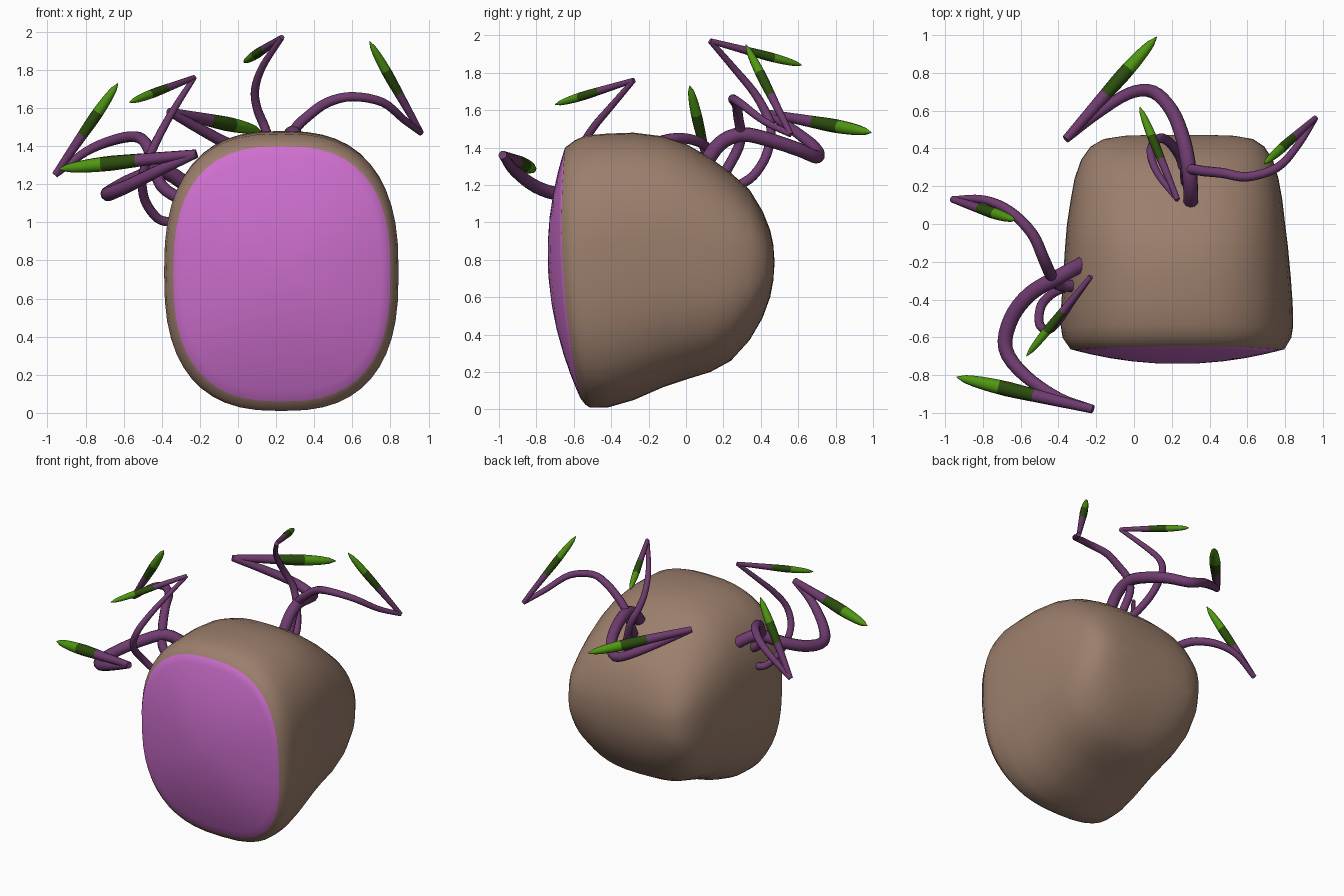
import bpy, bmesh, math
from mathutils import Vector

old = bpy.data.objects.get("Cube")
if old:
    bpy.data.objects.remove(old, do_unlink=True)


def material(name, rgb):
    m = bpy.data.materials.new(name)
    m.use_nodes = True
    m.diffuse_color = (*rgb, 1)
    m.node_tree.nodes["Principled BSDF"].inputs["Base Color"].default_value = (*rgb, 1)
    return m


SKIN = material("brown skin", (0.33, 0.21, 0.15))
FLESH = material("pink flesh", (0.62, 0.16, 0.62))
STEM = material("purple stem", (0.16, 0.045, 0.16))
DARK = material("dark green", (0.025, 0.075, 0.004))
LEAF = material("leaf green", (0.08, 0.31, 0.006))


def loft(name, rings, mats, pick, angle):
    """Skin a list of point rings; pick(i) gives the material of band i."""
    bm = bmesh.new()
    loops = [[bm.verts.new(p) for p in ring] for ring in rings]
    n = len(loops[0])
    for i, (a, b) in enumerate(zip(loops, loops[1:])):
        for k in range(n):
            f = bm.faces.new((a[k], a[(k + 1) % n], b[(k + 1) % n], b[k]))
            f.material_index = pick(i)
    bm.faces.new(loops[0]).material_index = pick(0)
    bm.faces.new(loops[-1]).material_index = pick(len(rings) - 2)
    bmesh.ops.recalc_face_normals(bm, faces=bm.faces)
    mesh = bpy.data.meshes.new(name)
    bm.to_mesh(mesh)
    bm.free()
    for m in mats:
        mesh.materials.append(m)
    ob = bpy.data.objects.new(name, mesh)
    bpy.context.collection.objects.link(ob)
    bpy.ops.object.select_all(action="DESELECT")
    ob.select_set(True)
    bpy.context.view_layer.objects.active = ob
    bpy.ops.object.shade_smooth_by_angle(angle=math.radians(angle))
    return ob


# Tuber body: rounded-box sections along y
def section(y, z0, z1, x0, x1, scale=1.0, n=48, power=2.6):
    """y is a number or a function of height."""
    ring = []
    for k in range(n):
        t = 2 * math.pi * k / n
        c, s = math.cos(t), math.sin(t)
        x = (x0 + x1) / 2 + scale * (x1 - x0) / 2 * math.copysign(abs(c) ** (2 / power), c)
        z = (z0 + z1) / 2 + scale * (z1 - z0) / 2 * math.copysign(abs(s) ** (2 / power), s)
        ring.append((x, y(z) if callable(y) else y, z))
    return ring


def rim_y(z):
    return -0.665 + 0.098 * ((z - 1) / 0.93) ** 2


# Domed cut face
RIM = (0.06, 1.40, -0.34, 0.80)
rings = []
for s in (0.04, 0.25, 0.45, 0.65, 0.8, 0.92, 1):
    rings.append(section(lambda z: rim_y(z) - 0.08 * (1 - s * s), *RIM, scale=s))
cut_bands = len(rings) - 1

# Rounded shoulder between cut face and skin
rings.append(section(lambda z: rim_y(z) * 0.65 - 0.35 * 0.5, 0.025, 1.44, -0.378, 0.833))
rings.append(section(lambda z: rim_y(z) * 0.25 - 0.75 * 0.5, 0.01, 1.465, -0.388, 0.843))

# Skin sections: y, bottom, top, right edge, left edge
for sec in [(-0.42, 0.01, 1.475, -0.385, 0.84), (-0.28, 0.05, 1.48, -0.375, 0.83),
            (-0.12, 0.12, 1.46, -0.365, 0.815), (0.0, 0.16, 1.42, -0.355, 0.80),
            (0.13, 0.20, 1.345, -0.335, 0.785), (0.24, 0.26, 1.265, -0.315, 0.765),
            (0.34, 0.37, 1.175, -0.28, 0.735), (0.41, 0.49, 1.06, -0.23, 0.69),
            (0.45, 0.60, 0.96, -0.16, 0.63), (0.467, 0.69, 0.88, -0.05, 0.53),
            (0.472, 0.76, 0.81, 0.1, 0.38)]:
    rings.append(section(*sec))
loft("tuber_body", rings, (SKIN, FLESH), lambda i: int(i < cut_bands), 60)


# Sprouts
def smooth_path(pts, steps=4):
    pts = [Vector(p) for p in pts]
    ext = [2 * pts[0] - pts[1]] + pts + [2 * pts[-1] - pts[-2]]
    out = []
    for a, b, c, d in zip(ext, ext[1:], ext[2:], ext[3:]):
        for k in range(steps):
            t = k / steps
            out.append(0.5 * (2 * b + (c - a) * t + (2 * a - 5 * b + 4 * c - d) * t ** 2
                              + (3 * b - a - 3 * c + d) * t ** 3))
    return out + [pts[-1]]


def tube(name, path, radius, mats, pick, sides=10):
    """Round tube whose radius is a function of the fraction along it."""
    rings, normal, last = [], None, len(path) - 1
    for i, p in enumerate(path):
        tan = (path[min(i + 1, last)] - path[max(i - 1, 0)]).normalized()
        if normal is None:
            normal = tan.orthogonal()
        normal = (normal - tan * normal.dot(tan)).normalized()
        side = tan.cross(normal)
        r = radius(i / last)
        rings.append([p + r * (math.cos(a) * normal + math.sin(a) * side)
                      for a in (2 * math.pi * k / sides for k in range(sides))])
    loft(name, rings, mats, pick, 60)


def sprout(name, r, tip, pts):
    bend, tip = Vector(pts[-1]), Vector(tip)
    tube(name + "_stem", smooth_path(pts), lambda t: r * (1 - 0.45 * t ** 3),
         (STEM,), lambda i: 0)
    steps = 16
    path = [bend.lerp(tip, k / steps) for k in range(steps + 1)]

    def width(t):
        grow = 0.55 + 0.4 * min(t / 0.6, 1)
        return r * grow * math.sqrt(max(1 - max(t - 0.6, 0) ** 2 / 0.16, 0.004))

    tube(name + "_tip", path, width, (STEM, DARK, LEAF),
         lambda i: 0 if i < 7 else 1 if i < 11 else 2)


sprout("top_left_sprout", 0.028, (0.69, 0.32, 1.95),
       [(0.28, 0.2, 1.25), (0.27, 0.28, 1.4), (0.3, 0.29, 1.49), (0.37, 0.28, 1.56),
        (0.47, 0.27, 1.63), (0.6, 0.25, 1.66), (0.76, 0.3, 1.63), (0.87, 0.42, 1.54),
        (0.96, 0.56, 1.47)])
sprout("top_middle_sprout", 0.026, (0.03, 0.62, 1.84),
       [(0.27, 0.27, 1.19), (0.24, 0.36, 1.25), (0.19, 0.43, 1.36), (0.14, 0.455, 1.5),
        (0.1, 0.42, 1.6), (0.09, 0.36, 1.7), (0.13, 0.26, 1.82), (0.23, 0.13, 1.97)])
sprout("top_back_sprout", 0.04, (0.12, 0.99, 1.48),
       [(0.3, 0.08, 1.28), (0.3, 0.18, 1.42), (0.29, 0.3, 1.47), (0.26, 0.45, 1.44),
        (0.2, 0.6, 1.39), (0.1, 0.7, 1.35), (-0.03, 0.69, 1.4), (-0.2, 0.58, 1.49),
        (-0.36, 0.45, 1.58)])
sprout("side_upper_sprout", 0.025, (-0.57, -0.7, 1.63),
       [(-0.34, -0.33, 1.0), (-0.42, -0.36, 1.02), (-0.49, -0.43, 1.12), (-0.5, -0.53, 1.25),
        (-0.45, -0.56, 1.38), (-0.39, -0.5, 1.5), (-0.32, -0.4, 1.62), (-0.23, -0.28, 1.76)])
sprout("side_back_sprout", 0.032, (-0.63, 0.02, 1.73),
       [(-0.3, -0.33, 1.12), (-0.4, -0.32, 1.19), (-0.44, -0.27, 1.3), (-0.48, -0.18, 1.41),
        (-0.54, -0.05, 1.45), (-0.66, 0.07, 1.43), (-0.8, 0.13, 1.37), (-0.96, 0.13, 1.25)])
sprout("side_front_sprout", 0.042, (-0.94, -0.81, 1.28),
       [(-0.27, -0.21, 1.2), (-0.4, -0.28, 1.27), (-0.55, -0.37, 1.22), (-0.65, -0.5, 1.17),
        (-0.68, -0.66, 1.15), (-0.58, -0.8, 1.19), (-0.4, -0.92, 1.28), (-0.22, -0.98, 1.36)])
